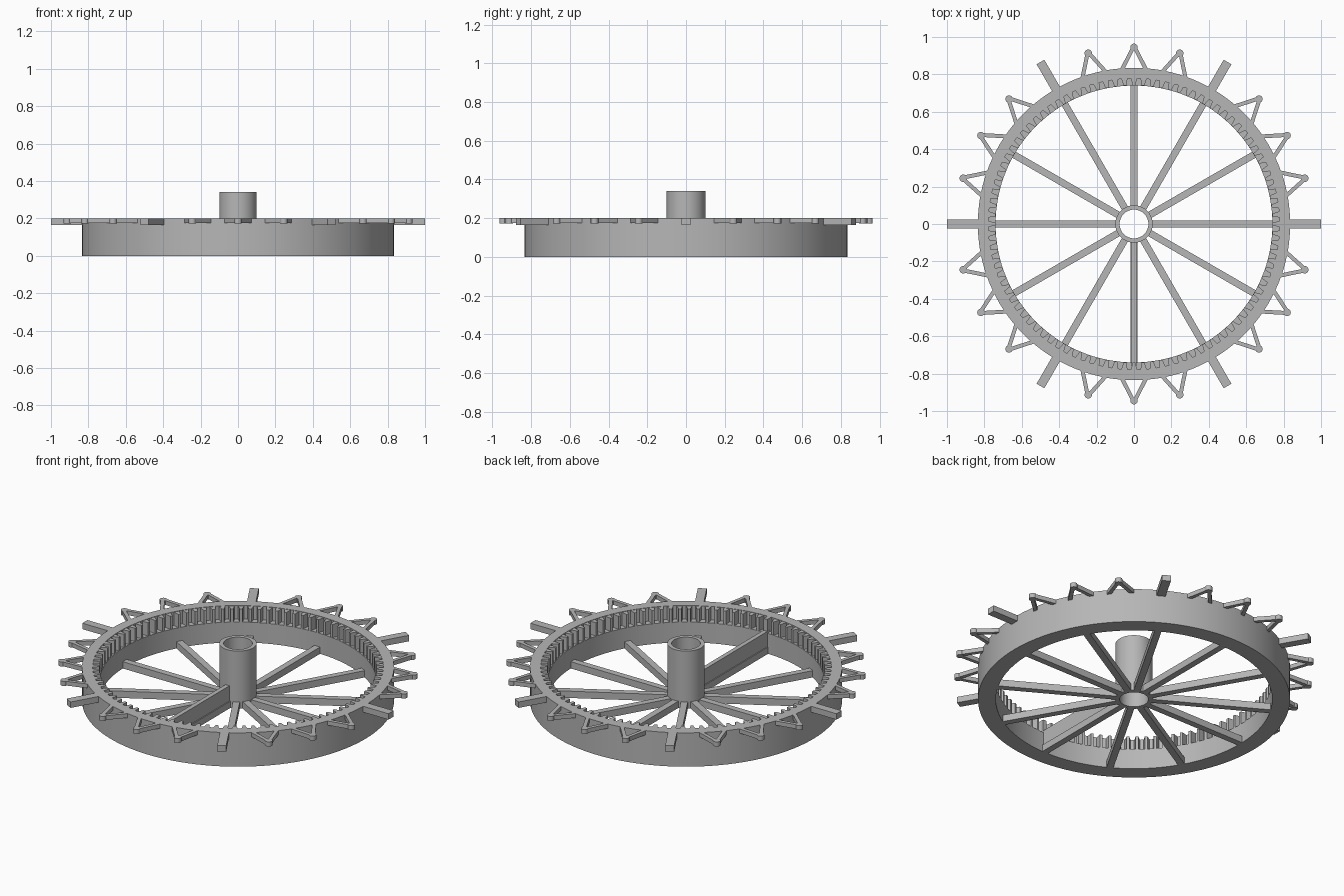
import bpy, bmesh
from math import sin, cos, pi, radians
from mathutils import Matrix, Vector

cube = bpy.data.objects.get("Cube")
if cube:
    bpy.data.objects.remove(cube, do_unlink=True)

grey = bpy.data.materials.new("plain_grey")
grey.use_nodes = True
color = (0.47, 0.47, 0.47, 1)
grey.diffuse_color = color
grey.node_tree.nodes["Principled BSDF"].inputs["Base Color"].default_value = color


def finish(name, bm, smooth=False):
    bmesh.ops.recalc_face_normals(bm, faces=bm.faces)
    mesh = bpy.data.meshes.new(name)
    bm.to_mesh(mesh)
    bm.free()
    mesh.materials.append(grey)
    obj = bpy.data.objects.new(name, mesh)
    bpy.context.collection.objects.link(obj)
    if smooth:
        bpy.ops.object.select_all(action='DESELECT')
        obj.select_set(True)
        bpy.context.view_layer.objects.active = obj
        bpy.ops.object.shade_smooth_by_angle(angle=radians(30))
    return obj


def lathe(name, profile, segments):
    """Revolve a closed (radius, height) outline about the z axis."""
    bm = bmesh.new()
    rings = [[bm.verts.new((r * cos(2 * pi * i / segments), r * sin(2 * pi * i / segments), z))
              for r, z in profile] for i in range(segments)]
    n = len(profile)
    for i, ring in enumerate(rings):
        after = rings[(i + 1) % segments]
        for j in range(n):
            k = (j + 1) % n
            bm.faces.new((ring[j], after[j], after[k], ring[k]))
    return finish(name, bm, True)


def prism(bm, outline, z0, z1, angle=0):
    """Extrude a flat outline from z0 to z1, turned about the z axis."""
    turn = Matrix.Rotation(angle, 3, 'Z')
    low = [bm.verts.new(turn @ Vector((x, y, z0))) for x, y in outline]
    high = [bm.verts.new(turn @ Vector((x, y, z1))) for x, y in outline]
    bm.faces.new(low[::-1])
    bm.faces.new(high)
    for i in range(len(low)):
        j = (i + 1) % len(low)
        bm.faces.new((low[i], low[j], high[j], high[i]))


def bar(start, end, width):
    """Outline of a straight bar between two points."""
    a, b = Vector(start), Vector(end)
    d = (b - a).normalized() * width / 2
    side = Vector((-d.y, d.x))
    return [a - side, b - side, b + side, a + side]


TOP, LEDGE = 0.2, 0.12

# Rim with an inner ledge below a raised lip
lathe("rim", [(0.74, 0), (0.835, 0), (0.835, TOP), (0.818, TOP),
              (0.778, TOP), (0.778, LEDGE), (0.74, LEDGE)], 128)

# Hollow hub
lathe("hub", [(0.077, 0), (0.1, 0), (0.1, 0.34), (0.077, 0.34)], 48)

# Inward teeth standing on the ledge
bm = bmesh.new()
TEETH = 96
for i in range(TEETH):
    prism(bm, [(0.741, -0.007), (0.782, -0.017), (0.782, 0.017), (0.741, 0.007)],
          LEDGE - 0.005, TOP - 0.002, 2 * pi * i / TEETH)
finish("inner_teeth", bm)

# Thin spokes
bm = bmesh.new()
for i in range(12):
    prism(bm, bar((0.09, 0), (0.75, 0), 0.037), 0, 0.04, i * pi / 6)
finish("spokes", bm)

# Tall fin on the front spoke, with its stop at the rim
bm = bmesh.new()
prism(bm, bar((0.09, 0), (0.76, 0), 0.026), 0, 0.13, -pi / 2)
prism(bm, bar((0.742, 0), (0.81, 0), 0.024), 0.1, TOP, -pi / 2)
finish("front_fin", bm)

# Outer arms and the pointed brackets between them
arms, brackets = bmesh.new(), bmesh.new()
pin = [(0.945 + 0.02 * cos(pi * k / 8), 0.02 * sin(pi * k / 8)) for k in range(16)]
for i in range(24):
    angle = i * pi / 12
    if i % 4 == 0:
        prism(arms, bar((0.82, 0), (1, 0), 0.048), 0.165, TOP, angle)
        continue
    for side in (-1, 1):
        prism(brackets, bar((0.822, side * 0.066), (0.945, side * 0.004), 0.021),
              0.175, TOP, angle)
    prism(brackets, pin, 0.173, TOP, angle)
finish("outer_arms", arms)
finish("outer_brackets", brackets, True)
